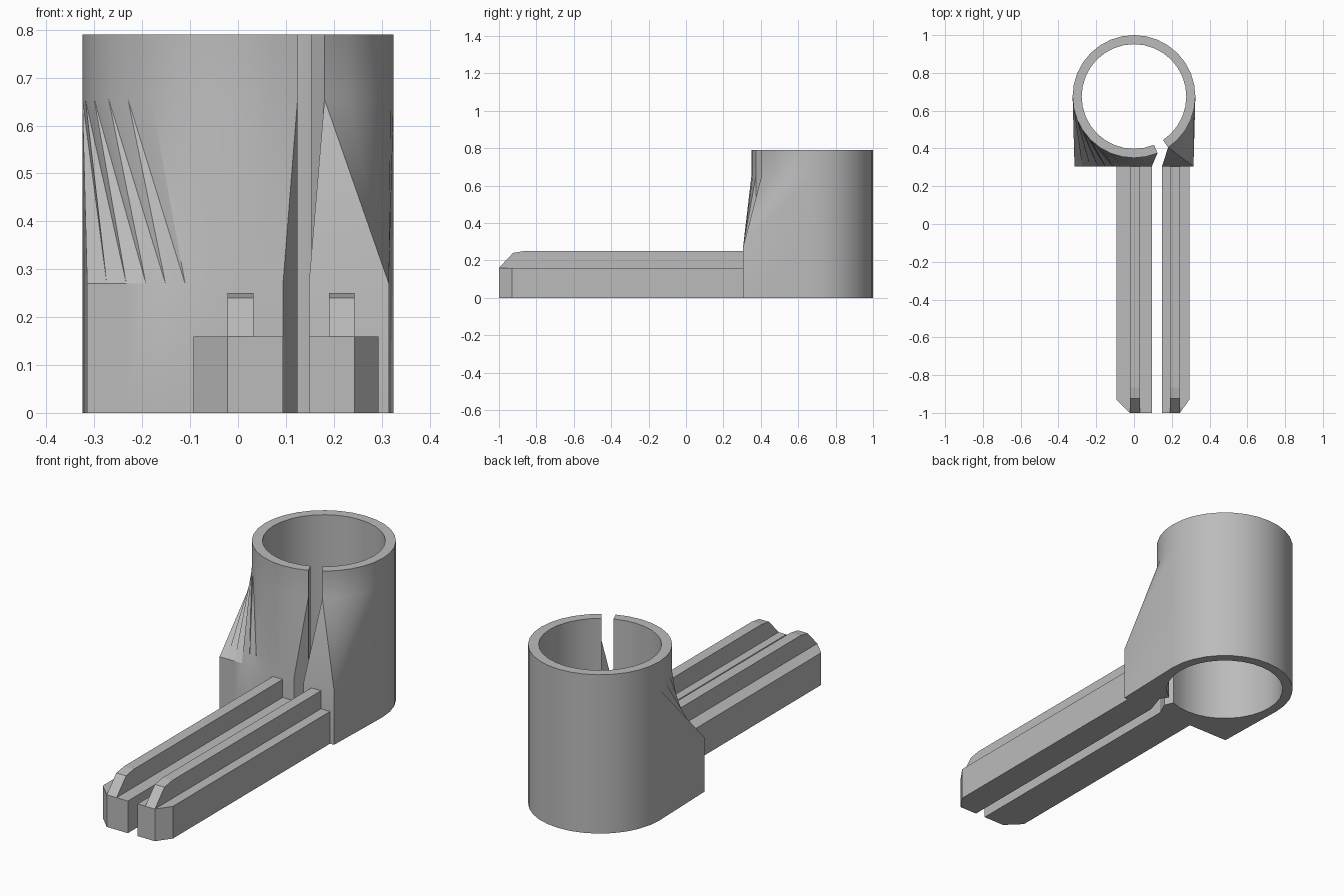
import bpy, bmesh
from math import sin, cos, radians

cube = bpy.data.objects.get("Cube")
if cube:
    bpy.data.objects.remove(cube, do_unlink=True)

grey = bpy.data.materials.new("plain grey")
grey.use_nodes = True
GREY = (0.5, 0.5, 0.5, 1)
grey.diffuse_color = GREY
grey.node_tree.nodes["Principled BSDF"].inputs["Base Color"].default_value = GREY


def finish(bm, name, smooth=False):
    bmesh.ops.recalc_face_normals(bm, faces=bm.faces)
    mesh = bpy.data.meshes.new(name)
    bm.to_mesh(mesh)
    bm.free()
    mesh.materials.append(grey)
    obj = bpy.data.objects.new(name, mesh)
    bpy.context.collection.objects.link(obj)
    if smooth:
        bpy.ops.object.select_all(action='DESELECT')
        obj.select_set(True)
        bpy.context.view_layer.objects.active = obj
        bpy.ops.object.shade_smooth_by_angle(angle=radians(30))
    return obj


# Split clamp tube that flares into a square-fronted foot
CY, OUTER, INNER = 0.675, 0.325, 0.277
FRONT, HALF = 0.305, 0.315
FOOT, FLARE, TOP = 0.27, 0.655, 0.79
SLOT_LEFT, SLOT_RIGHT = 0.094, 0.148
STEP = 11.25


def on_circle(k, r):
    a = radians(k * STEP)
    return (r * sin(a), CY - r * cos(a))


def build_socket():
    bm = bmesh.new()
    cache = {}

    def vert(p, z):
        key = (round(p[0], 4), round(p[1], 4), z)
        if key not in cache:
            cache[key] = bm.verts.new(key)
        return cache[key]

    def face(*pts):
        vs = list(dict.fromkeys(vert(p, z) for p, z in pts))
        if len(vs) > 2 and not bm.faces.get(vs):
            bm.faces.new(vs)

    # Each column pairs a tube point with its foot point
    columns = [(3, (SLOT_RIGHT, FRONT))]
    columns += [(k, (HALF, FRONT)) for k in range(4, 9)]
    columns += [(k, on_circle(k, OUTER)) for k in range(8, 25)]
    pitch = (SLOT_LEFT + HALF) / 10
    columns += [(24 + i, (-HALF + pitch * i, FRONT)) for i in range(11)]

    for (k, b), (m, d) in zip(columns, columns[1:]):
        t, u = on_circle(k, OUTER), on_circle(m, OUTER)
        i, j = on_circle(k, INNER), on_circle(m, INNER)
        face((b, 0), (d, 0), (d, FOOT), (b, FOOT))          # foot wall
        if b == t and d == u:
            face((b, FOOT), (d, FOOT), (u, FLARE), (t, FLARE))
        else:                                               # flared ribs
            face((t, FLARE), (b, FOOT), (d, FOOT))
            face((t, FLARE), (d, FOOT), (u, FLARE))
        face((t, FLARE), (u, FLARE), (u, TOP), (t, TOP))    # collar
        face((t, TOP), (u, TOP), (j, TOP), (i, TOP))        # rim
        face((i, 0), (j, 0), (j, TOP), (i, TOP))            # bore
        face((i, 0), (j, 0), (u, 0), (t, 0))                # underside
        face((t, 0), (u, 0), (d, 0), (b, 0))

    # Walls of the slot
    for k, b in (columns[0], columns[-1]):
        t, i = on_circle(k, OUTER), on_circle(k, INNER)
        face((i, 0), (t, 0), (t, FLARE), (t, TOP), (i, TOP))
        face((t, 0), (b, 0), (b, FOOT), (t, FLARE))
    return finish(bm, "split_socket", True)


def extrude(name, points, vec):
    bm = bmesh.new()
    base = bm.faces.new([bm.verts.new(p) for p in points])
    res = bmesh.ops.extrude_face_region(bm, geom=[base], use_keep_orig=True)
    moved = [g for g in res["geom"] if isinstance(g, bmesh.types.BMVert)]
    bmesh.ops.translate(bm, verts=moved, vec=vec)
    return finish(bm, name)


# Long prong with one chamfered outer corner and a raised rib
def prong(side, inner, outer, corner, rib):
    plan = [(inner, FRONT), (outer, FRONT), (outer, -0.93), (corner, -1), (inner, -1)]
    extrude(side + "_prong", [(x, y, 0) for x, y in plan], (0, 0, 0.16))
    profile = [(FRONT, 0.16), (FRONT, 0.25), (-0.865, 0.25), (-0.925, 0.24), (-1, 0.16)]
    extrude(side + "_rib", [(rib[0], y, z) for y, z in profile], (rib[1] - rib[0], 0, 0))


build_socket()
prong("right", SLOT_LEFT, -0.093, -0.022, (-0.022, 0.032))
prong("left", SLOT_RIGHT, 0.293, 0.243, (0.19, 0.243))
